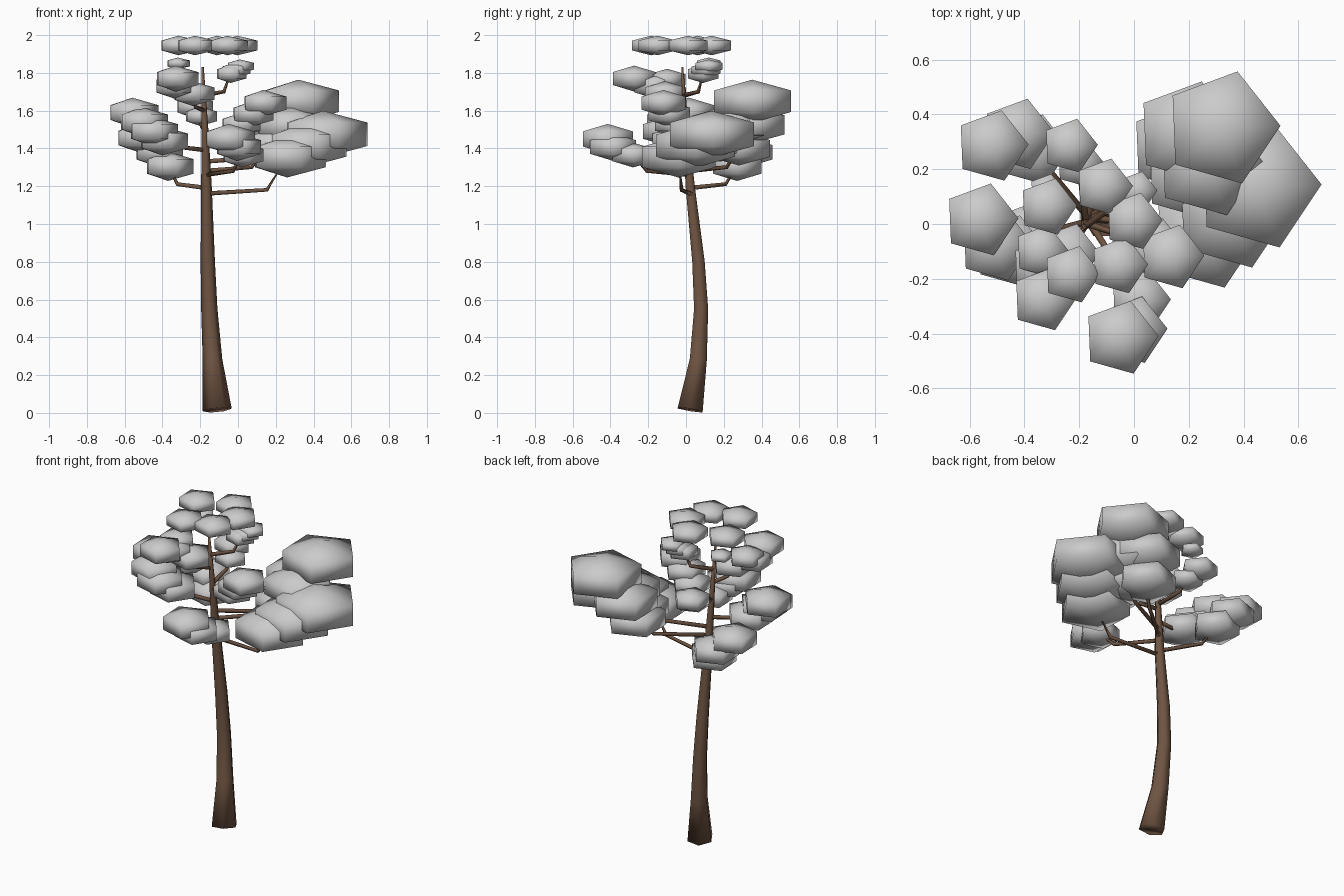
import bpy, bmesh
from math import cos, sin, tau, radians
from mathutils import Vector

if "Cube" in bpy.data.objects:
    bpy.data.objects.remove(bpy.data.objects["Cube"])

bark = bpy.data.materials.new("bark")
bark.diffuse_color = (0.16, 0.09, 0.055, 1)
bark.use_nodes = True
bark.node_tree.nodes["Principled BSDF"].inputs["Base Color"].default_value = bark.diffuse_color


def finish(name, bm, mat=None):
    bmesh.ops.recalc_face_normals(bm, faces=bm.faces)
    me = bpy.data.meshes.new(name)
    bm.to_mesh(me)
    bm.free()
    for p in me.polygons:
        p.use_smooth = True
    if mat:
        me.materials.append(mat)
    ob = bpy.data.objects.new(name, me)
    bpy.context.collection.objects.link(ob)


def bridge(bm, a, b):
    n = len(a)
    for i in range(n):
        bm.faces.new((a[i], a[(i + 1) % n], b[(i + 1) % n], b[i]))


def tube(name, path, radii, sides):
    """Tapered limb with rings set square to the path."""
    bm = bmesh.new()
    pts = [Vector(p) for p in path]
    rings = []
    for i, p in enumerate(pts):
        t = (pts[min(i + 1, len(pts) - 1)] - pts[max(i - 1, 0)]).normalized()
        ref = Vector((1, 0, 0)) if abs(t.z) > 0.75 else Vector((0, 0, 1))
        u = (ref - t * ref.dot(t)).normalized()
        v = t.cross(u)
        angles = [tau * k / sides for k in range(sides)]
        rings.append([bm.verts.new(p + radii[i] * (u * cos(a) + v * sin(a))) for a in angles])
    for a, b in zip(rings, rings[1:]):
        bridge(bm, a, b)
    bm.faces.new(rings[0])
    bm.faces.new(rings[-1])
    finish(name, bm, bark)


def clump(bm, x, y, z, r):
    """Five-sided flattened ball: two rings and two poles."""
    h = r * (0.48 if z > 1.8 else 0.53 if r > 0.16 else 0.57)
    angles = [tau * k / 5 + 0.04 for k in range(5)]
    rings = [[bm.verts.new((x + r * cos(a), y + r * sin(a), z + s * h / 2)) for a in angles] for s in (-1, 1)]
    bridge(bm, *rings)
    for ring, s in zip(rings, (-1, 1)):
        pole = bm.verts.new((x, y, z + s * h))
        for k in range(5):
            bm.faces.new((ring[k], ring[(k + 1) % 5], pole))


# Trunk
trunk = [Vector(p) for p in ((-.11, .022, .016), (-.135, .065, .28), (-.152, .08, .55), (-.16, .066, .8),
                             (-.167, .022, 1.2), (-.175, 0, 1.5), (-.187, -.02, 1.83))]
tube("trunk", trunk, [.077, .052, .043, .038, .028, .018, .006], 6)


def trunk_at(z):
    for a, b in zip(trunk, trunk[1:]):
        if a.z <= z <= b.z:
            return a.lerp(b, (z - a.z) / (b.z - a.z))


def bough(name, count, root_z, first, last, bulge=(0, 0)):
    """Clumps stepping from first to last, bowed sideways, on a bent branch."""
    a, b = Vector(first), Vector(last)
    bm = bmesh.new()
    for i in range(count):
        t = i / (count - 1)
        side = Vector((*bulge, 0, 0)) * 4 * t * (1 - t)
        clump(bm, *(a.lerp(b, t) + side))
    finish(name + "_foliage", bm)
    root, tip = trunk_at(root_z), a.to_3d()
    elbow = root.lerp(tip, 0.75)
    elbow.z = root_z + 0.02
    tube(name + "_branch", [root, elbow, tip], [.013, .011, .006], 5)


# Boughs: clump count, root height, then x, y, z, radius of inner and outer clump
bough("right_low", 3, 1.16, (.26, -.04, 1.355, .205), (.45, .135, 1.475, .235))
bough("right_back", 3, 1.28, (.15, .28, 1.40, .17), (.32, .35, 1.65, .215), (-.04, .02))
bough("right_middle", 2, 1.33, (.2, .18, 1.42, .17), (.27, .22, 1.52, .2))
bough("front", 3, 1.26, (.02, -.28, 1.365, .115), (-.05, -.415, 1.45, .14), (.01, -.04))
bough("back_left", 3, 1.19, (-.37, .27, 1.305, .135), (-.52, .285, 1.455, .135), (.02, .05))
bough("left", 4, 1.39, (-.4, -.05, 1.44, .135), (-.56, .015, 1.59, .138), (0, -.08))
bough("front_right", 3, 1.47, (.01, -.06, 1.525, .11), (.135, -.12, 1.64, .122))
bough("back", 2, 1.5, (-.2, .22, 1.57, .09), (-.235, .285, 1.62, .103))
bough("front_left", 3, 1.6, (-.24, -.11, 1.69, .115), (-.33, -.275, 1.77, .12), (-.05, .03))
bough("high_right", 3, 1.68, (-.04, .09, 1.795, .085), (.01, .12, 1.835, .075))

# Crown: whorl of five clumps plus two smaller ones beneath
bm = bmesh.new()
for deg in (149, 70, 12, -48, -110):
    a = radians(deg)
    clump(bm, -.17 + .17 * cos(a), -.025 + .17 * sin(a), 1.945, .108)
clump(bm, -.34, -.1, 1.765, .1)
clump(bm, -.32, .12, 1.85, .065)
finish("crown_foliage", bm)
